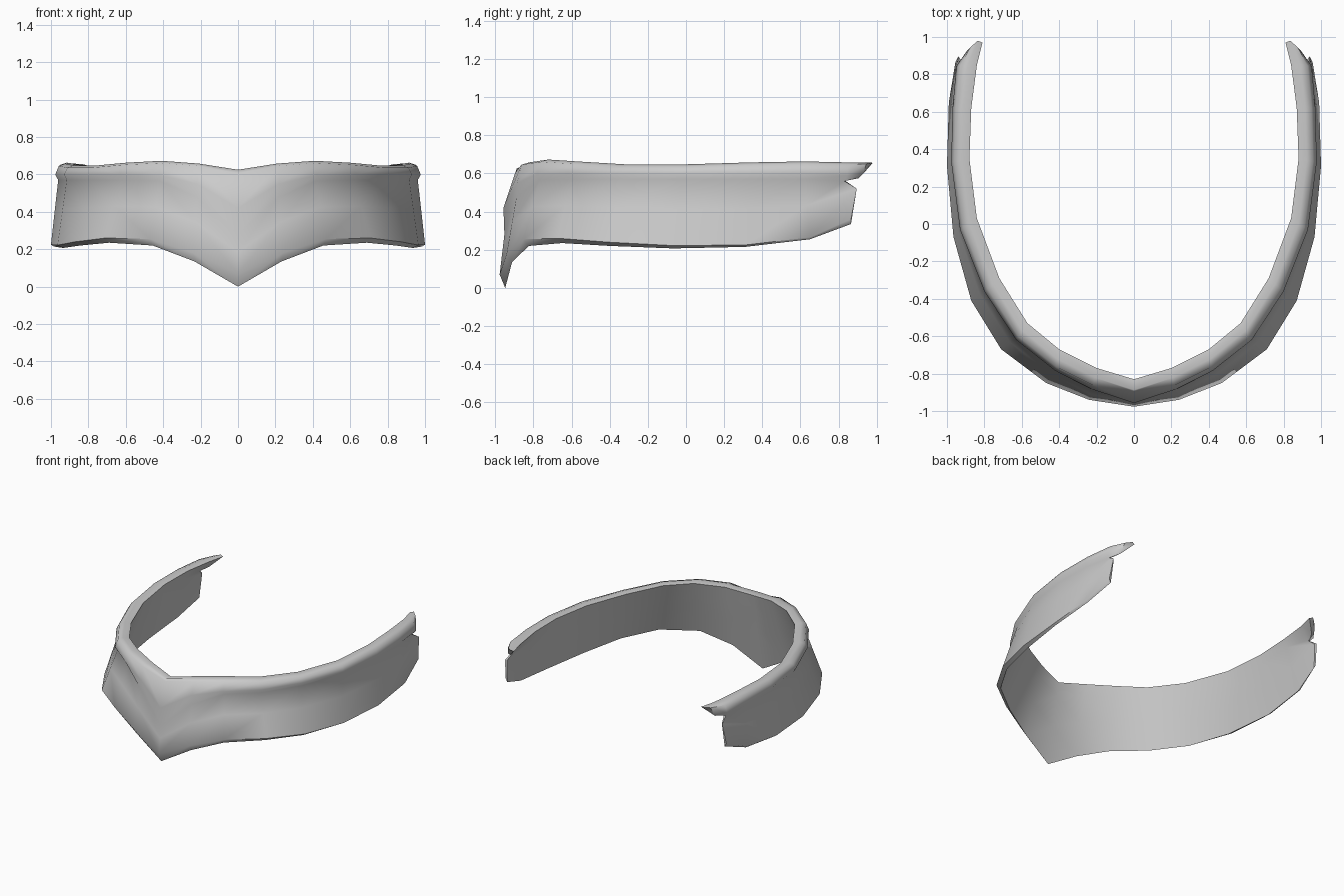
import bpy, bmesh, math

if "Cube" in bpy.data.objects:
    bpy.data.objects.remove(bpy.data.objects["Cube"])

mat = bpy.data.materials.new("plain grey")
mat.diffuse_color = (0.6, 0.6, 0.6, 1)
mat.use_nodes = True
mat.node_tree.nodes["Principled BSDF"].inputs["Base Color"].default_value = mat.diffuse_color

# Right-half stations from front centre to rear: (x, y, z)
low = [(0, -.977, .07), (.24, -.94, .18), (.47, -.85, .255), (.71, -.67, .26), (.87, -.41, .24),
       (.965, -.07, .222), (1, .31, .225), (.99, .65, .265), (.955, .865, .36)]
bottom_z = [0, .135, .22, .235, .22, .207, .215, .255, .335]
shoulder = [(0, -.957, .42), (.22, -.885, .55), (.42, -.785, .595), (.63, -.62, .60), (.80, -.36, .60),
            (.93, -.03, .60), (.977, .33, .60), (.97, .62, .60), (.95, .845, .59)]
inner = [(0, -.83, .617), (.20, -.77, .65), (.40, -.67, .665), (.57, -.53, .655), (.72, -.29, .64),
         (.84, .03, .64), (.88, .35, .65), (.87, .62, .655), (.84, .85, .65)]
last = len(low) - 1


def mix(a, b, t):
    return tuple(p + (q - p) * t for p, q in zip(a, b))


def column(i):
    """Closed cross-section: lower edge, outer wall, rolled rim, lip, inner wall."""
    lo, sh, lip = low[i], shoulder[i], inner[i]
    tuck = .97 if i < 6 else .985
    base = (lo[0] * tuck, lo[1] * (tuck if lo[1] < 0 else 1), bottom_z[i])
    neck = mix(sh, lip, .16)[:2] + (sh[2] - .03,)
    top = mix(sh, lip, .2)[:2] + (lip[2] - .004,)
    inner_top = mix(base, lip, .84)
    if i == 0:
        neck, top = (0, -.952, .28), (0, -.895, .605)
    elif i == 1:
        neck = (.22, -.888, .48)
    mid = mix(lo, neck, .55)
    inner_mid = mix(base, inner_top, .55)
    if i == last:                       # notch between band and rim at the rear
        mid, neck = (.94, .895, .52), (.925, .83, .56)
        inner_mid, inner_top = (.93, .885, .515), (.91, .83, .565)
    crown = mix(sh, lip, .55)[:2] + (lip[2] + .008,)
    return [base, lo, mid, neck, sh, top, crown, lip, inner_top, inner_mid]


bm = bmesh.new()
grid = [[bm.verts.new(p) for p in column(i)] for i in range(last + 1)]
n = len(grid[0])
for a, b in zip(grid, grid[1:]):
    for j in range(n):
        k = (j + 1) % n
        bm.faces.new((a[j], b[j], b[k], a[k]))

# Rear edge of the band
e = grid[-1]
bm.faces.new((e[0], e[9], e[2], e[1]))
bm.faces.new((e[2], e[9], e[8], e[3]))

# Pointed rear tip of the rolled rim
tip = [bm.verts.new(p) for p in [(.885, .905, .575), (.89, .93, .60), (.875, .945, .65),
                                 (.835, .98, .656), (.81, .97, .65)]]
for j in range(4):
    bm.faces.new((e[3 + j], tip[j], tip[j + 1], e[4 + j]))
bm.faces.new((e[7], tip[4], tip[0], e[8]))
bm.faces.new((e[8], tip[0], e[3]))
bm.faces.new((tip[0], tip[4], tip[3], tip[2], tip[1]))

me = bpy.data.meshes.new("collar")
bm.to_mesh(me)
bm.free()
collar = bpy.data.objects.new("collar", me)
bpy.context.collection.objects.link(collar)
me.materials.append(mat)

# Mirror to the left half
m = collar.modifiers.new("mirror", 'MIRROR')
m.use_clip = True
m.merge_threshold = .001

bpy.context.view_layer.objects.active = collar
collar.select_set(True)
bpy.ops.object.modifier_apply(modifier="mirror")
bpy.ops.object.shade_smooth_by_angle(angle=math.radians(60))
